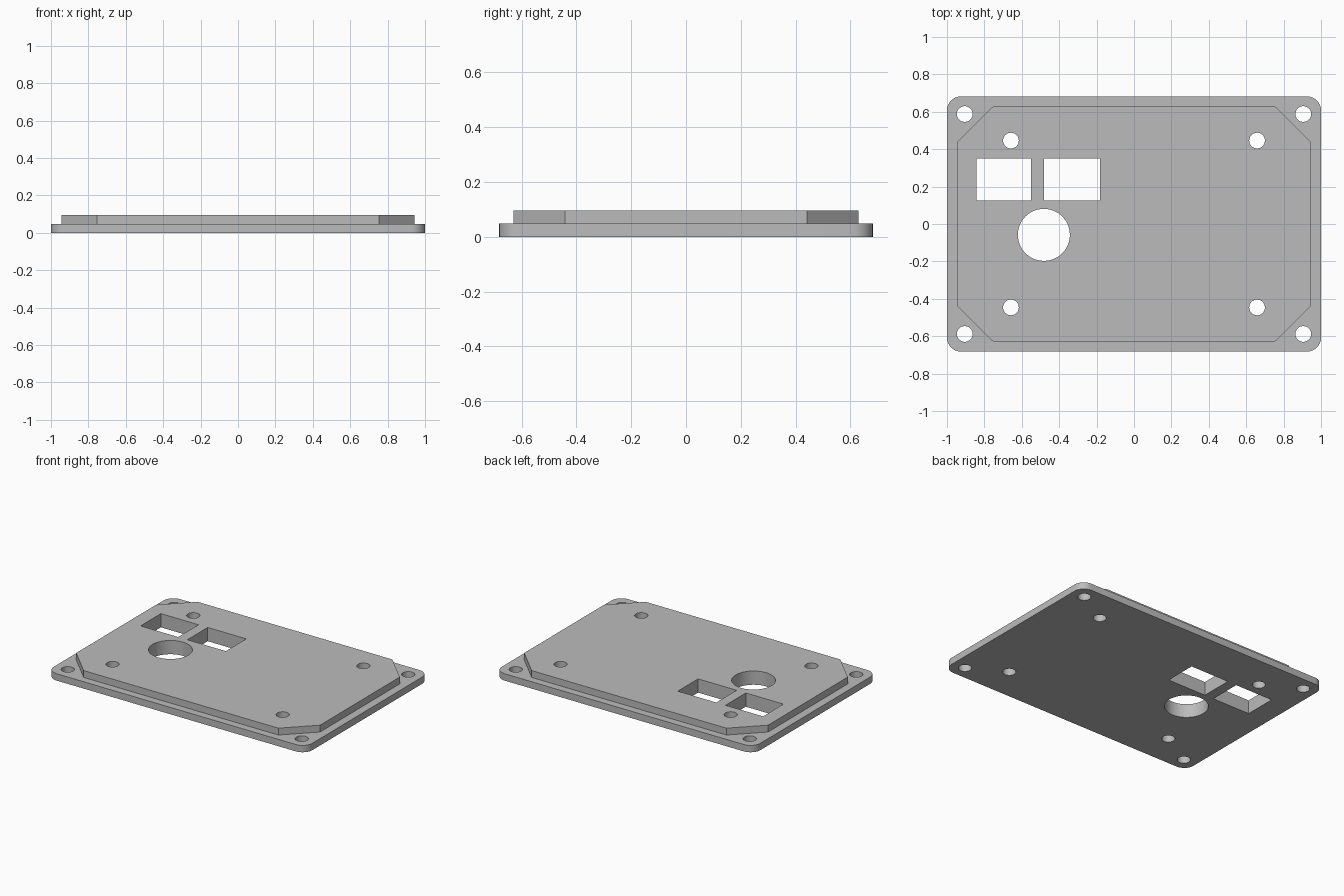
import bpy, bmesh
from math import cos, sin, pi, radians

cube = bpy.data.objects.get("Cube")
if cube:
    bpy.data.objects.remove(cube, do_unlink=True)

BASE_TOP, PANEL_TOP = 0.048, 0.096

grey = bpy.data.materials.new("plain grey")
grey.use_nodes = True
colour = (0.5, 0.5, 0.5, 1)
grey.diffuse_color = colour
grey.node_tree.nodes["Principled BSDF"].inputs["Base Color"].default_value = colour


def circle(x, y, r, n=48):
    return [(x + r * cos(2 * pi * i / n), y + r * sin(2 * pi * i / n)) for i in range(n)]


def rect(x0, x1, y0, y1):
    return [(x0, y0), (x1, y0), (x1, y1), (x0, y1)]


def rounded_rect(hx, hy, r, steps=8):
    pts = []
    for quarter, (sx, sy) in enumerate([(1, 1), (-1, 1), (-1, -1), (1, -1)]):
        for i in range(steps + 1):
            a = (quarter + i / steps) * pi / 2
            pts.append((sx * (hx - r) + r * cos(a), sy * (hy - r) + r * sin(a)))
    return pts


def prism(name, outlines, z0, z1):
    """Extrude closed counter-clockwise outlines into one mesh object."""
    bm = bmesh.new()
    for pts in outlines:
        low = [bm.verts.new((x, y, z0)) for x, y in pts]
        high = [bm.verts.new((x, y, z1)) for x, y in pts]
        bm.faces.new(low[::-1])
        bm.faces.new(high)
        for i in range(len(pts)):
            j = (i + 1) % len(pts)
            bm.faces.new((low[i], low[j], high[j], high[i]))
    mesh = bpy.data.meshes.new(name)
    bm.to_mesh(mesh)
    bm.free()
    mesh.materials.append(grey)
    obj = bpy.data.objects.new(name, mesh)
    bpy.context.collection.objects.link(obj)
    return obj


def combine(obj, other, operation):
    mod = obj.modifiers.new(operation.title(), "BOOLEAN")
    mod.operation, mod.object, mod.solver = operation, other, "EXACT"
    bpy.context.view_layer.objects.active = obj
    bpy.ops.object.modifier_apply(modifier=mod.name)
    bpy.data.objects.remove(other, do_unlink=True)


# Rounded base plate with a chamfered raised panel fused on top
plate = prism("cover_plate", [rounded_rect(1, 0.682, 0.075)], 0, BASE_TOP)
hx, hy, cx, cy = 0.943, 0.629, 0.753, 0.441
panel = prism("raised_panel", [[(hx, -cy), (hx, cy), (cx, hy), (-cx, hy),
                                (-hx, cy), (-hx, -cy), (-cx, -hy), (cx, -hy)]],
              BASE_TOP / 2, PANEL_TOP)
combine(plate, panel, "UNION")

# Screw holes at the corners and inside the panel
openings = [circle(sx * x, sy * y, 0.042)
            for x, y in ((0.905, 0.588), (0.658, 0.446))
            for sx in (-1, 1) for sy in (-1, 1)]
# Round opening and two rectangular windows
openings.append(circle(-0.482, -0.058, 0.139, 64))
openings += [rect(-0.842, -0.551, 0.126, 0.351), rect(-0.48, -0.182, 0.126, 0.351)]
combine(plate, prism("opening_cutter", openings, -0.1, 0.2), "DIFFERENCE")

# Smooth curved walls, sharp edges
bpy.ops.object.select_all(action="DESELECT")
plate.select_set(True)
bpy.context.view_layer.objects.active = plate
bpy.ops.object.shade_smooth_by_angle(angle=radians(30))
